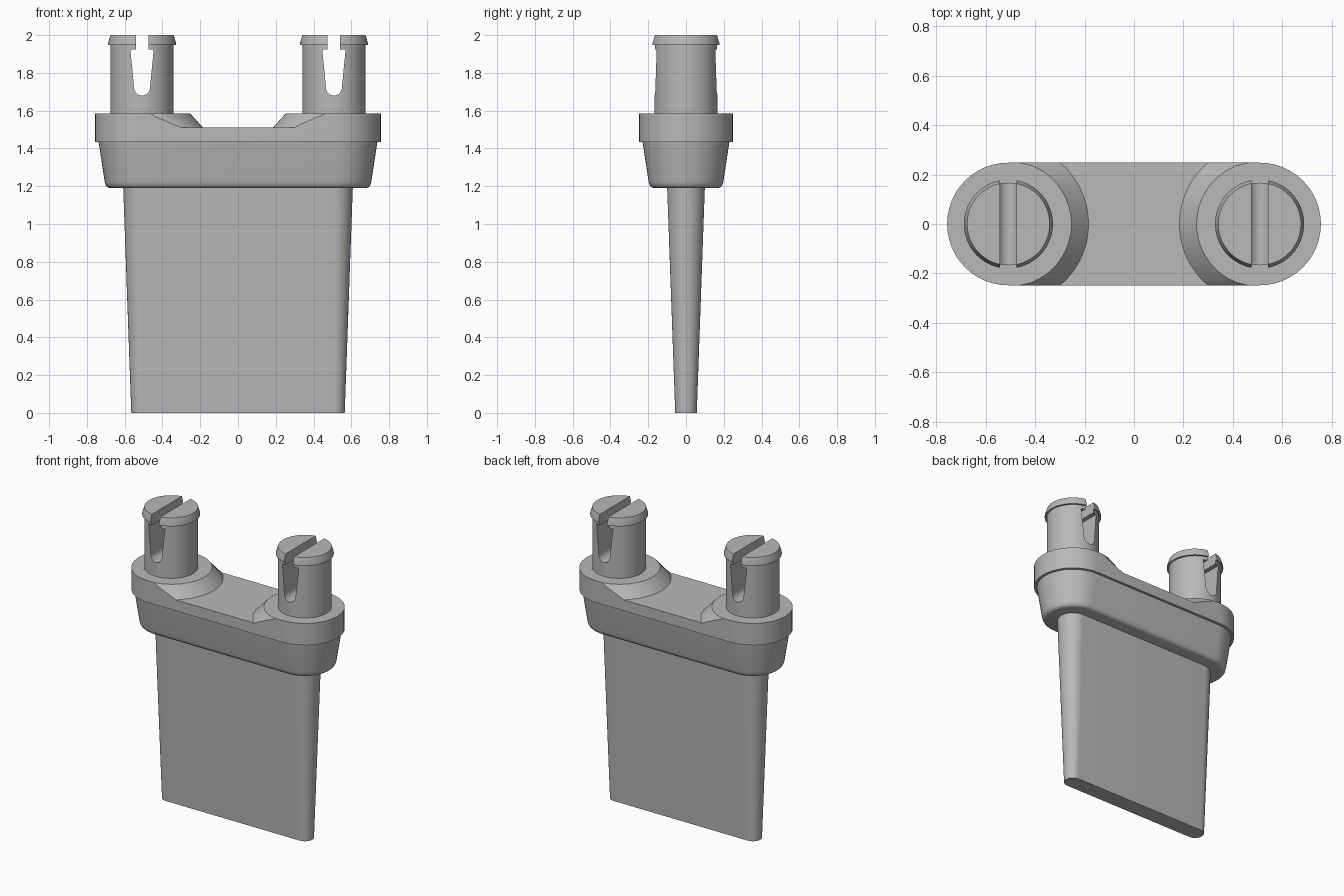
import bpy
import bmesh
from math import sin, cos, pi, sqrt, radians

if "Cube" in bpy.data.objects:
    bpy.data.objects.remove(bpy.data.objects["Cube"], do_unlink=True)

PIN_X = 0.508      # distance of each pin axis from the middle
FLOOR = 1.51       # recessed deck between the bosses
TOP = 1.585        # top of the bosses

grey = bpy.data.materials.new("plain_grey")
grey.use_nodes = True
grey.diffuse_color = (0.48, 0.48, 0.48, 1)
grey.node_tree.nodes["Principled BSDF"].inputs["Base Color"].default_value = (0.48, 0.48, 0.48, 1)


def loft(name, sections):
    """Skin a stack of equal-length point rings and cap both ends."""
    bm = bmesh.new()
    rings = [[bm.verts.new(p) for p in ring] for ring in sections]
    n = len(rings[0])
    for a, b in zip(rings, rings[1:]):
        for i in range(n):
            j = (i + 1) % n
            bm.faces.new((a[i], a[j], b[j], b[i]))
    bm.faces.new(rings[0][::-1])
    bm.faces.new(rings[-1])
    bmesh.ops.recalc_face_normals(bm, faces=bm.faces)
    mesh = bpy.data.meshes.new(name)
    bm.to_mesh(mesh)
    bm.free()
    mesh.materials.append(grey)
    obj = bpy.data.objects.new(name, mesh)
    bpy.context.collection.objects.link(obj)
    return obj


def stadium(r, z, steps=24):
    """Slot-shaped ring with round ends centred on the pin axes."""
    ring = []
    for side in (1, -1):
        for i in range(steps + 1):
            a = -pi / 2 + pi * i / steps
            ring.append((side * (PIN_X + r * cos(a)), side * r * sin(a), z))
    return ring


def circle(x, r, z, steps=64):
    return [(x + r * cos(2 * pi * i / steps), r * sin(2 * pi * i / steps), z)
            for i in range(steps)]


def select_only(obj):
    bpy.ops.object.select_all(action="DESELECT")
    obj.select_set(True)
    bpy.context.view_layer.objects.active = obj


def cut(obj, cutter):
    cutter.hide_render = True
    mod = obj.modifiers.new("cut", "BOOLEAN")
    mod.operation = "DIFFERENCE"
    mod.solver = "EXACT"
    mod.object = cutter
    select_only(obj)
    bpy.ops.object.modifier_apply(modifier=mod.name)
    bpy.data.objects.remove(cutter, do_unlink=True)


def smooth(obj):
    select_only(obj)
    bpy.ops.object.shade_smooth_by_angle(angle=radians(28))


# Tapered blade
blade = loft("blade", [stadium(0.057, 0), stadium(0.1, 1.2)])

# Tapered collar with a rounded lower edge
collar_profile = [(0.168, 1.19), (0.18, 1.193), (0.189, 1.201),
                  (0.195, 1.212), (0.198, 1.225), (0.23, 1.435)]
collar = loft("collar", [stadium(r, z) for r, z in collar_profile])

# Flange, with the deck between its two conical bosses cut away
flange = loft("flange", [stadium(0.248, 1.435), stadium(0.248, TOP)])


def deck_ring(r, z, half=0.252, steps=32):
    ring = []
    for side in (1, -1):
        for i in range(steps + 1):
            y = side * half * (2 * i / steps - 1)
            ring.append((side * (PIN_X - sqrt(max(r * r - y * y, 0))), y, z))
    return ring


cut(flange, loft("deck_cutter", [deck_ring(0.324, FLOOR), deck_ring(0.253, TOP + 0.002)]))

# Snap pins: round shaft, chamfered head and a tapering split
pin_profile = [(0.167, 1.57), (0.167, 1.948), (0.18, 1.948), (0.18, 1.958), (0.167, 2.0)]
half_slot = [(0.033, 2.05), (0.033, 1.925), (0.062, 1.925), (0.042, 1.722)]
slot_round = [(0.042 * cos(a), 1.722 - 0.042 * sin(a))
              for a in (pi * i / 16 for i in range(1, 16))]
slot = half_slot + slot_round + [(-x, z) for x, z in reversed(half_slot)]

pins = []
for side, label in ((1, "left"), (-1, "right")):
    x0 = side * PIN_X
    pin = loft(label + "_pin", [circle(x0, r, z) for r, z in pin_profile])
    cut(pin, loft("slot_cutter", [[(x0 + x, y, z) for x, z in slot] for y in (-0.3, 0.3)]))
    pins.append(pin)

for obj in [blade, collar, flange] + pins:
    smooth(obj)
